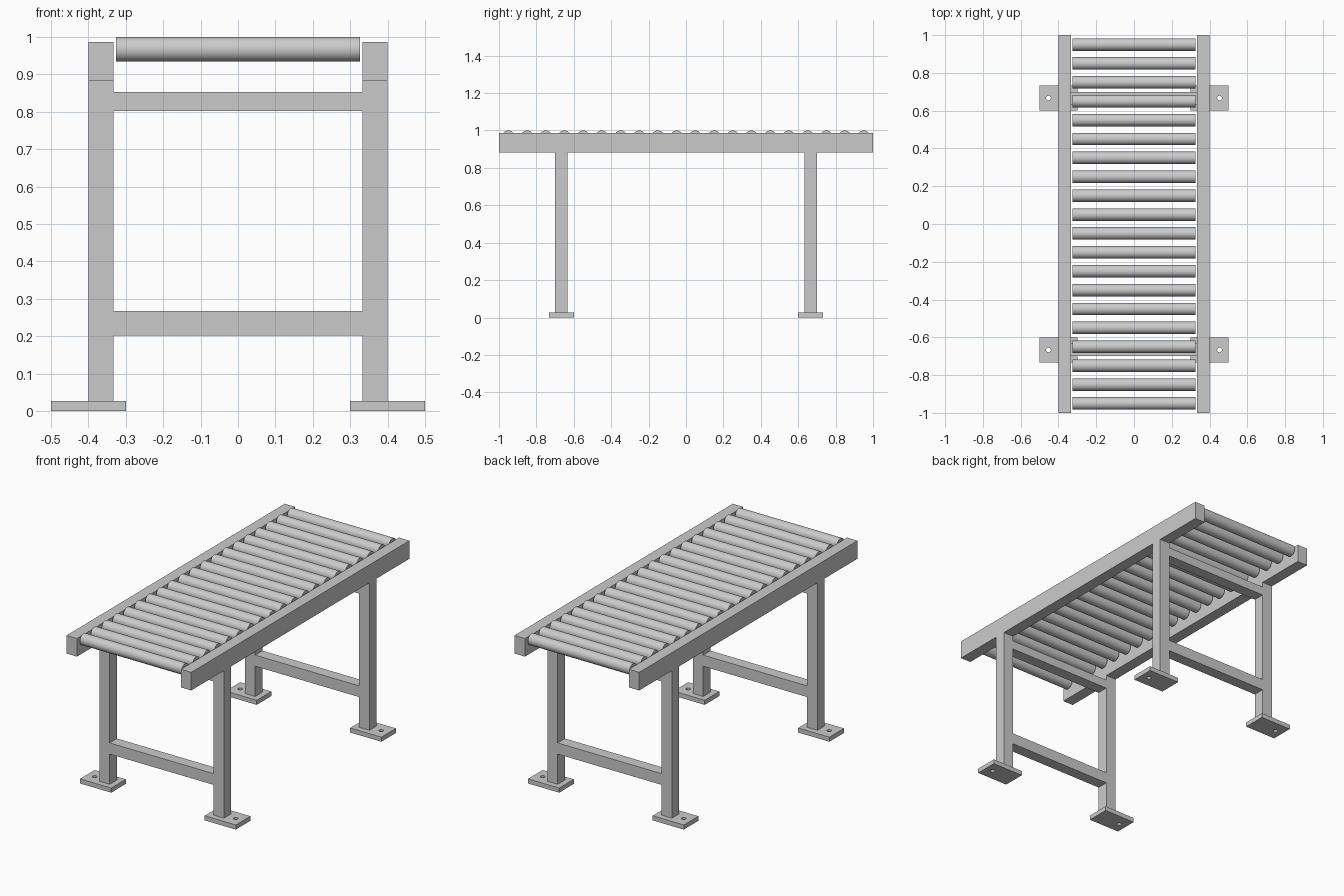
import bpy
import bmesh
from math import radians
from mathutils import Matrix

cube = bpy.data.objects.get("Cube")
if cube:
    bpy.data.objects.remove(cube, do_unlink=True)

steel = bpy.data.materials.new("light_grey_steel")
steel.use_nodes = True
GREY = (0.6, 0.6, 0.6, 1)
steel.diffuse_color = GREY
steel.node_tree.nodes["Principled BSDF"].inputs["Base Color"].default_value = GREY


def finish(name, bm):
    mesh = bpy.data.meshes.new(name)
    bm.to_mesh(mesh)
    bm.free()
    mesh.materials.append(steel)
    obj = bpy.data.objects.new(name, mesh)
    bpy.context.collection.objects.link(obj)
    return obj


def box(name, centre, size):
    bm = bmesh.new()
    bmesh.ops.create_cube(bm, size=1, matrix=Matrix.Translation(centre) @ Matrix.Diagonal((*size, 1)))
    return finish(name, bm)


def cylinder(name, centre, radius, length, axis, sides):
    bm = bmesh.new()
    turn = Matrix.Rotation(radians(90), 4, "Y") if axis == "X" else Matrix()
    bmesh.ops.create_cone(bm, cap_ends=True, segments=sides, radius1=radius, radius2=radius,
                          depth=length, matrix=Matrix.Translation(centre) @ turn)
    return finish(name, bm)


def smooth(obj):
    bpy.ops.object.select_all(action="DESELECT")
    obj.select_set(True)
    bpy.context.view_layer.objects.active = obj
    bpy.ops.object.shade_smooth_by_angle(angle=radians(35))


TUBE = 0.0667           # width of the square tube
POST_X = 0.3667         # centre line of posts and rails
POST_Y = 0.6667         # centre line of the leg frames
RAIL_BOTTOM, RAIL_TOP = 0.882, 0.987
FOOT = 0.0267           # thickness of the foot plates
SIDES = (("left", 1), ("right", -1))

# Side rails
for side, sx in SIDES:
    box(f"{side}_rail", (sx * POST_X, 0, (RAIL_BOTTOM + RAIL_TOP) / 2),
        (TUBE, 2, RAIL_TOP - RAIL_BOTTOM))

# Leg frames: posts, drilled foot plates and crossbars
for end, sy in (("front", -1), ("back", 1)):
    y = sy * POST_Y
    for side, sx in SIDES:
        box(f"{end}_{side}_post", (sx * POST_X, y, (FOOT + RAIL_BOTTOM) / 2),
            (TUBE, TUBE, RAIL_BOTTOM - FOOT))
        plate = box(f"{end}_{side}_foot_plate", (sx * 0.4, y, FOOT / 2), (0.2, 2 * TUBE, FOOT))
        cutter = cylinder(f"{end}_{side}_bolt_hole_cutter", (sx * 0.453, y, FOOT / 2),
                          0.0125, 0.1, "Z", 24)
        cutter.hide_render = True
        cutter.hide_set(True)
        hole = plate.modifiers.new("bolt_hole", "BOOLEAN")
        hole.operation = "DIFFERENCE"
        hole.object = cutter
        smooth(plate)
    for name, low, high in (("lower", 0.202, 0.267), ("upper", 0.802, 0.853)):
        box(f"{end}_{name}_crossbar", (0, y, (low + high) / 2),
            (2 * POST_X - TUBE, TUBE, high - low))

# Row of rollers
for i in range(20):
    roller = cylinder(f"roller_{i + 1}", (0, -0.95 + 0.1 * i, 0.967), 0.033, 0.653, "X", 40)
    smooth(roller)
